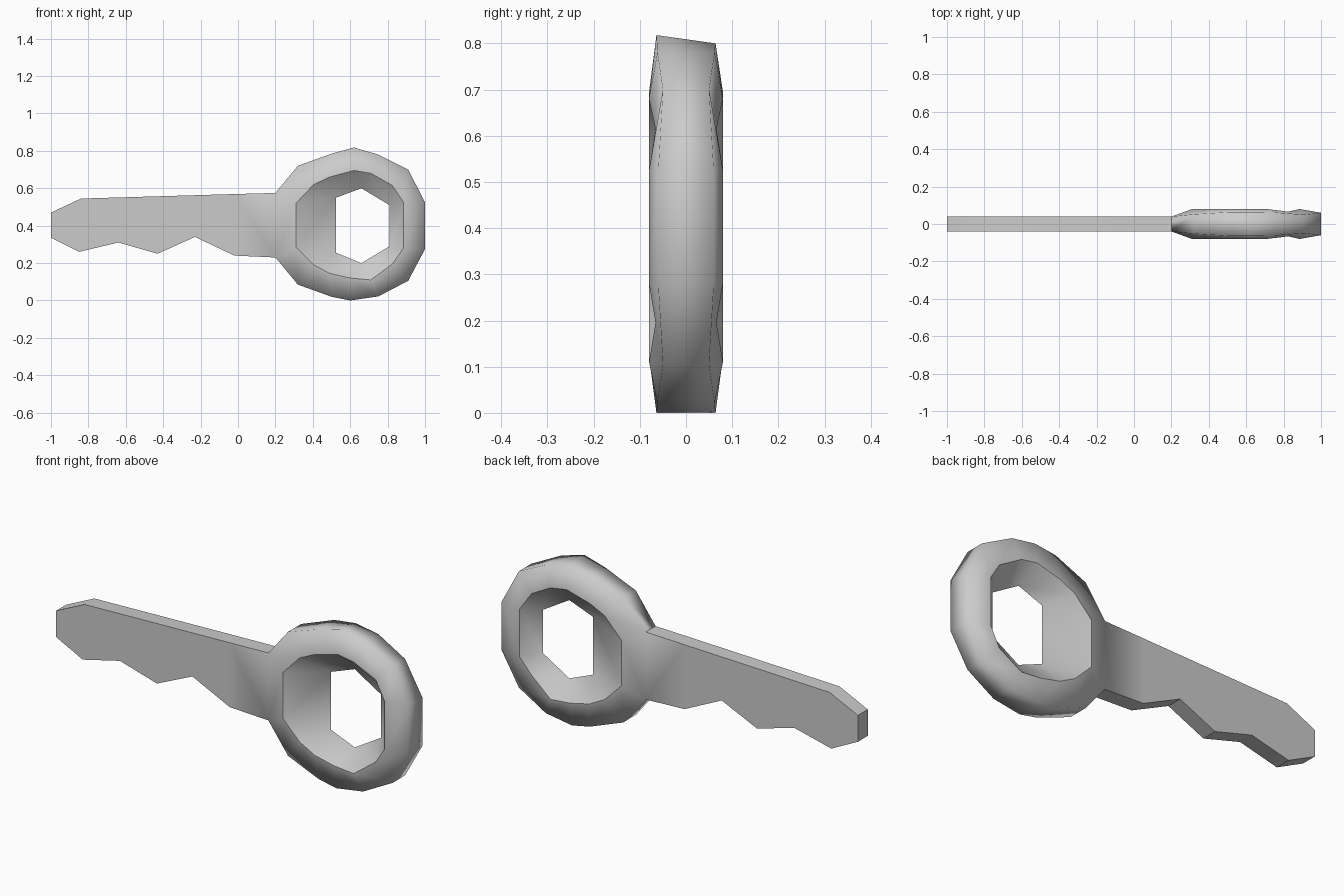
import bpy, bmesh, math

if "Cube" in bpy.data.objects:
    bpy.data.objects.remove(bpy.data.objects["Cube"])

# Bow cross-section rows: outer rim (x, z, half thickness), raised ridge (x, z, half thickness), hole corner
bow = [
    ((.20, .575, .04), (.31, .52, .08), 0),
    ((.32, .72, .052), (.405, .62, .08), 0),
    ((.50, .785, .063), (.49, .66, .08), 1),
    ((.62, .818, .064), (.62, .695, .08), 1),
    ((.75, .78, .062), (.71, .68, .08), 1),
    ((.91, .70, .05), (.825, .615, .066), 2),
    ((1.0, .525, .06), (.885, .525, .08), 2),
    ((1.0, .275, .06), (.885, .28, .08), 3),
    ((.91, .105, .05), (.825, .195, .066), 3),
    ((.75, .022, .062), (.71, .11, .08), 4),
    ((.60, .0, .064), (.60, .12, .08), 4),
    ((.50, .02, .063), (.49, .145, .08), 4),
    ((.32, .085, .052), (.405, .19, .08), 5),
    ((.20, .23, .04), (.31, .285, .08), 5),
]
hole = [(.525, .55), (.66, .60), (.81, .51), (.81, .29), (.66, .20), (.525, .255)]

# Blade outline from the lower bow joint round the teeth to the upper joint
blade = [(-.02, .24), (-.23, .34), (-.43, .25), (-.64, .31), (-.85, .26),
         (-1, .335), (-1, .47), (-.84, .545), (-.02, .569)]

bm = bmesh.new()
hole_v = [bm.verts.new((x, 0, z)) for x, z in hole]
outer, ridge, shaft = {}, {}, {}
n = len(bow)

for s in (-1, 1):
    outer[s] = [bm.verts.new((o[0], s * o[2], o[1])) for o, r, h in bow]
    ridge[s] = [bm.verts.new((r[0], s * r[2], r[1])) for o, r, h in bow]
    shaft[s] = [bm.verts.new((x, s * .04, z)) for x, z in blade]
    # Ring face and the funnel down to the hole
    for i in range(n):
        j = (i + 1) % n
        bm.faces.new((outer[s][i], outer[s][j], ridge[s][j], ridge[s][i]))
        a, b = hole_v[bow[i][2]], hole_v[bow[j][2]]
        inner = [ridge[s][i], ridge[s][j], b] + ([a] if a != b else [])
        bm.faces.new(inner)
    # Blade side, with a short section joining the bow
    bm.faces.new(shaft[s])
    bm.faces.new((outer[s][-1], shaft[s][0], shaft[s][-1], outer[s][0]))

# The rear crown of the bow sits slightly lower
outer[1][3].co.z = .80

# Rim strip around the bow and blade
for loop in (outer, {s: [outer[s][-1]] + shaft[s] + [outer[s][0]] for s in (-1, 1)}):
    f, b = loop[-1], loop[1]
    for i in range(len(f) - 1):
        bm.faces.new((f[i], f[i + 1], b[i + 1], b[i]))
bmesh.ops.recalc_face_normals(bm, faces=bm.faces)

# Rounded shading over the bow rim, crisp edges elsewhere
rim = set(outer[-1] + outer[1])
bm.normal_update()
for f in bm.faces:
    f.smooth = True
for e in bm.edges:
    on_rim = all(v in rim for v in e.verts) and e.verts[0].co.y * e.verts[1].co.y > 0
    if not on_rim and e.calc_face_angle(0) > math.radians(30):
        e.smooth = False

mesh = bpy.data.meshes.new("key")
bm.to_mesh(mesh)
bm.free()
key = bpy.data.objects.new("key", mesh)
bpy.context.collection.objects.link(key)
